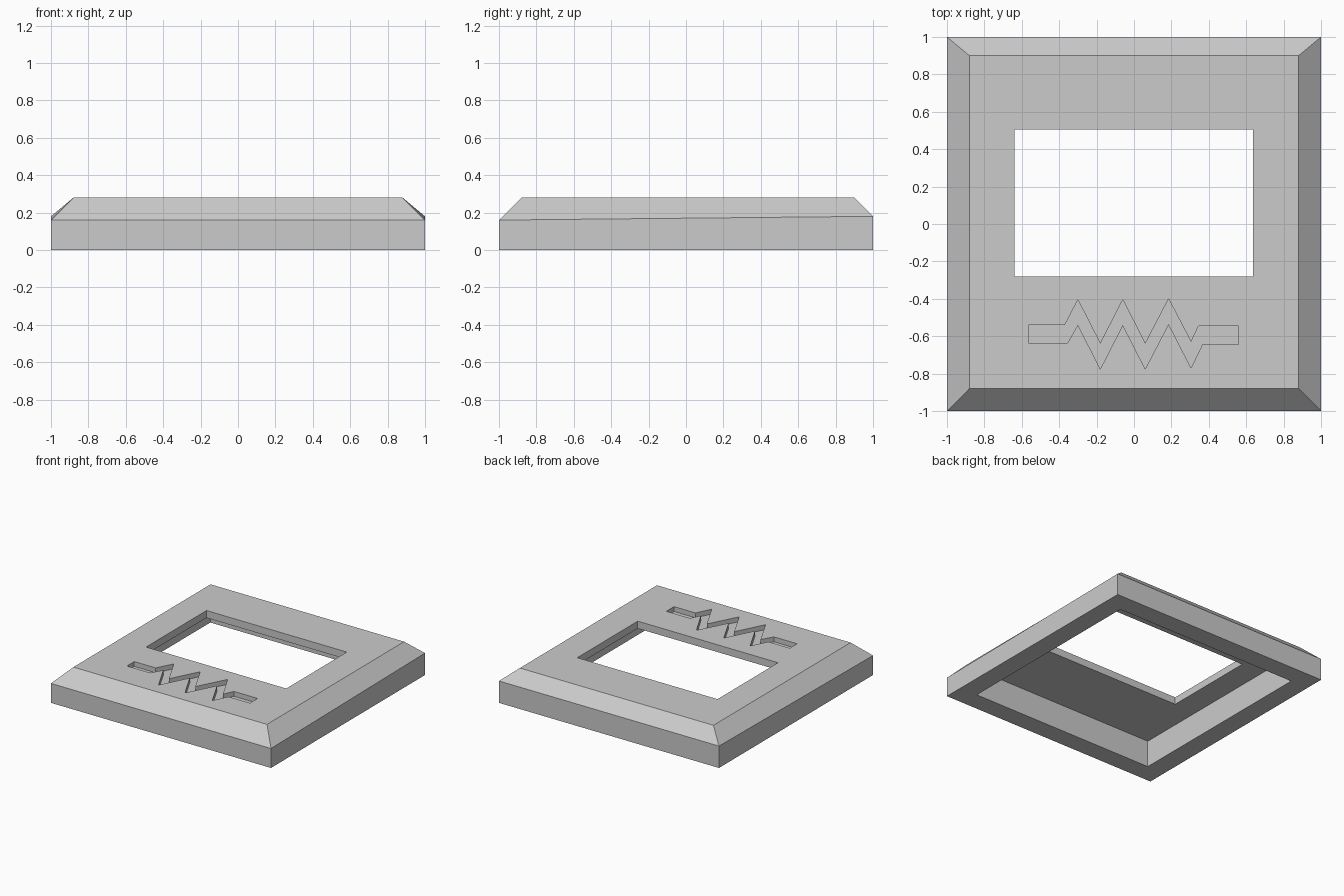
import bpy
import bmesh

cube = bpy.data.objects.get("Cube")
if cube:
    bpy.data.objects.remove(cube, do_unlink=True)

grey = bpy.data.materials.new("light_grey")
grey.use_nodes = True
colour = (0.6, 0.6, 0.6, 1)
grey.diffuse_color = colour
grey.node_tree.nodes["Principled BSDF"].inputs["Base Color"].default_value = colour


def make_object(name, bm):
    bmesh.ops.recalc_face_normals(bm, faces=bm.faces)
    mesh = bpy.data.meshes.new(name)
    bm.to_mesh(mesh)
    bm.free()
    mesh.materials.append(grey)
    obj = bpy.data.objects.new(name, mesh)
    bpy.context.collection.objects.link(obj)
    return obj


def prism(name, outline, bottom, top):
    """Extrude a flat outline between two heights."""
    bm = bmesh.new()
    face = bm.faces.new([bm.verts.new((x, y, bottom)) for x, y in outline])
    moved = bmesh.ops.extrude_face_region(bm, geom=[face])["geom"]
    verts = [v for v in moved if isinstance(v, bmesh.types.BMVert)]
    bmesh.ops.translate(bm, verts=verts, vec=(0, 0, top - bottom))
    return make_object(name, bm)


def rectangle(x0, x1, y0, y1):
    return [(x0, y0), (x1, y0), (x1, y1), (x0, y1)]


def cut(target, cutter):
    cutter.hide_render = True
    mod = target.modifiers.new("cut", 'BOOLEAN')
    mod.operation = 'DIFFERENCE'
    mod.solver = 'EXACT'
    mod.object = cutter
    bpy.context.view_layer.objects.active = target
    bpy.ops.object.modifier_apply(modifier=mod.name)
    bpy.data.objects.remove(cutter, do_unlink=True)


# Cover body: straight sides, sloped shoulders, flat top
height, shoulder, slope = 0.28, 0.16, 0.12
back_slope = 0.10
bm = bmesh.new()
base = rectangle(-1, 1, -1, 1)
crown = rectangle(slope - 1, 1 - slope, slope - 1, 1 - back_slope)
rings = []
for outline, z in ((base, 0), (base, shoulder), (crown, height)):
    # The rear shoulder sits slightly higher than the front one
    rings.append([bm.verts.new((x, y, z + (0.02 if z == shoulder and y > 0 else 0)))
                  for x, y in outline])
# Keep the side shoulders level and lift only the back edge
for v in rings[1]:
    if v.co.y > 0:
        v.co.z = height - back_slope
bm.faces.new(rings[0])
bm.faces.new(rings[2])
for low, high in zip(rings, rings[1:]):
    for i in range(4):
        j = (i + 1) % 4
        bm.faces.new((low[i], low[j], high[j], high[i]))
cover = make_object("cover", bm)

# Hollow underside
cut(cover, prism("cavity", rectangle(-0.84, 0.84, -0.84, 0.84), -0.1, 0.22))

# Display window
cut(cover, prism("window", rectangle(-0.64, 0.635, -0.28, 0.505), 0.1, 0.4))

# Zigzag groove engraved below the window
upper = [(-0.565, -0.54), (-0.37, -0.54), (-0.30, -0.405), (-0.18, -0.64),
         (-0.06, -0.405), (0.06, -0.64), (0.185, -0.40), (0.305, -0.63),
         (0.345, -0.545), (0.56, -0.545)]
lower = [(0.56, -0.645), (0.365, -0.645), (0.305, -0.77), (0.185, -0.535),
         (0.06, -0.775), (-0.06, -0.54), (-0.18, -0.775), (-0.30, -0.54),
         (-0.355, -0.635), (-0.565, -0.635)]
cut(cover, prism("groove", upper + lower, 0.24, 0.4))
